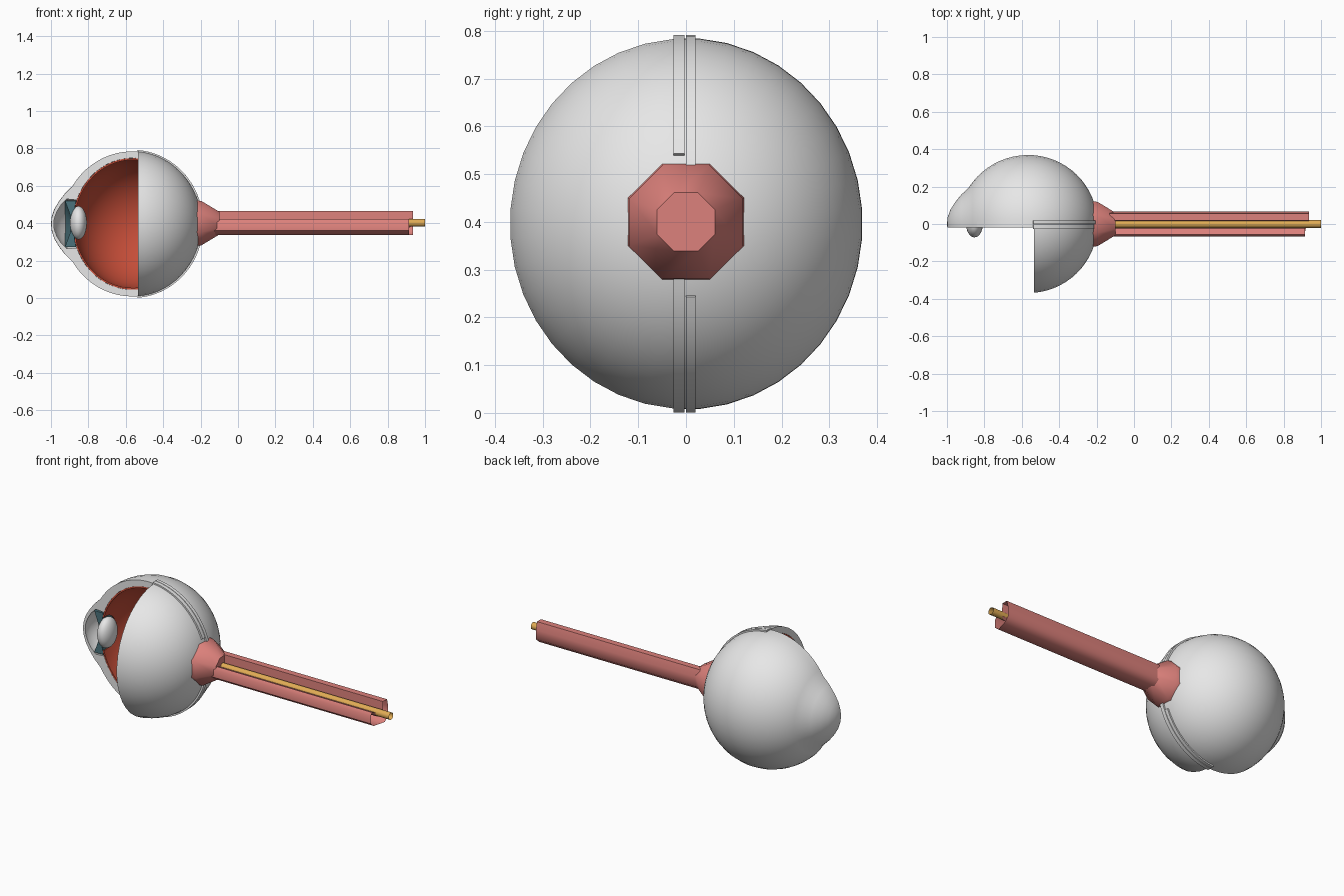
import bpy, bmesh, math

if "Cube" in bpy.data.objects:
    bpy.data.objects.remove(bpy.data.objects["Cube"])

CX, CZ = -0.565, 0.396           # eyeball centre
RY, RZ = 0.37, 0.389             # half width and half height


def mat(name, rgb):
    m = bpy.data.materials.new(name)
    m.diffuse_color = (*rgb, 1)
    m.use_nodes = True
    m.node_tree.nodes["Principled BSDF"].inputs["Base Color"].default_value = m.diffuse_color
    return m


WHITE = mat("white", (0.80, 0.80, 0.80))
RED = mat("deep red", (0.56, 0.075, 0.04))
PINK = mat("pink", (0.72, 0.22, 0.20))
TEAL = mat("dark teal", (0.07, 0.17, 0.20))
GOLD = mat("gold", (0.75, 0.41, 0.09))


def make(name, bm, material, angle=40, recalc=True):
    if recalc:
        bmesh.ops.recalc_face_normals(bm, faces=bm.faces)
    me = bpy.data.meshes.new(name)
    bm.to_mesh(me)
    bm.free()
    ob = bpy.data.objects.new(name, me)
    bpy.context.collection.objects.link(ob)
    me.materials.append(material)
    smooth(ob, angle)
    return ob


def smooth(ob, angle=40):
    bpy.ops.object.select_all(action='DESELECT')
    bpy.context.view_layer.objects.active = ob
    ob.select_set(True)
    bpy.ops.object.shade_smooth_by_angle(angle=math.radians(angle))


def lathe(name, profile, material, closed=False, segs=40, ky=1.0, cz=CZ, angle=40,
          recalc=True):
    """Turn (x, radius) points around the long axis."""
    bm = bmesh.new()
    rings = []
    for x, r in profile:
        n = 1 if r < 1e-5 else segs
        rings.append([bm.verts.new((x, r * ky * math.cos(2 * math.pi * (i + .5) / segs),
                                    cz + r * math.sin(2 * math.pi * (i + .5) / segs)))
                      for i in range(n)])
    pairs = list(zip(rings, rings[1:]))
    if closed:
        pairs.append((rings[-1], rings[0]))
    for a, b in pairs:
        for i in range(segs):
            j = (i + 1) % segs
            vs = [a[i % len(a)], a[j % len(a)], b[j % len(b)], b[i % len(b)]]
            vs = list(dict.fromkeys(vs))
            if len(vs) > 2:
                bm.faces.new(vs)
    return make(name, bm, material, angle, recalc)


def arc(t0, t1, r, front, back, n=26):
    """Meridian of the eyeball; t = 0 is the front, pi the back."""
    pts = []
    for i in range(n + 1):
        t = t0 + (t1 - t0) * i / n
        rx = front if t < math.pi / 2 else back
        pts.append((CX - rx * math.cos(t), max(0, r * math.sin(t))))
    return pts


KY = RY / RZ

# Outer white shell with the cornea bulge; the inner wall faces inward
outer = [(-1, 0), (-.996, .038), (-.982, .08), (-.957, .122), (-.924, .165)]
outer += arc(.55, math.pi, RZ, .375, .37)
inner = arc(math.pi, .377, .353, .32, .345)
inner += [(-.915, .135), (-.945, .105), (-.968, .07), (-.982, .035), (-.987, 0)]
sclera = lathe("eyeball_shell", outer + inner, WHITE, ky=KY, recalc=False)

# Red inner lining
lining = arc(.29, math.pi, .3525, .319, .344) + arc(math.pi, .29, .343, .311, .335)
retina = lathe("inner_lining", lining, RED, closed=True, ky=KY)

# Iris ring
iris = lathe("iris", [(-.925, .125), (-.895, .045), (-.88, .045), (-.866, .125)],
             TEAL, closed=True)

# Remove the front quarter of the eyeball
bpy.ops.mesh.primitive_cube_add(size=1, location=(-1.035, -.52, .4))
cutter = bpy.context.object
cutter.name = "quarter_cutter"
cutter.dimensions = (1, 1, 2)
bpy.context.view_layer.update()
for ob in (sclera, retina, iris):
    mod = ob.modifiers.new("cut", 'BOOLEAN')
    mod.operation = 'DIFFERENCE'
    mod.solver = 'EXACT'
    mod.object = cutter
    bpy.context.view_layer.objects.active = ob
    bpy.ops.object.modifier_apply(modifier=mod.name)
    smooth(ob)
bpy.data.objects.remove(cutter)

# Lens
lens = [(-.853 - .045 * math.cos(math.pi * i / 14), .09 * math.sin(math.pi * i / 14))
        for i in range(15)]
lathe("lens", lens, WHITE, segs=28, ky=.8, cz=.402)


# Raised seam strips over the top and under the bottom
def strip(name, y0, y1, sign, z_end):
    t_start = math.radians(94)
    t_end = math.pi - math.asin(abs(z_end - CZ) / RZ)
    bm = bmesh.new()
    prev = None
    for i in range(17):
        t = t_start + (t_end - t_start) * i / 16
        row = []
        for y, d in ((y0, -.01), (y0, .007), (y1, .007), (y1, -.01)):
            row.append(bm.verts.new((CX - (.372 + d) * math.cos(t), y,
                                     CZ + sign * (RZ + d) * math.sin(t))))
        if prev:
            for k in range(4):
                bm.faces.new((prev[k], prev[(k + 1) % 4], row[(k + 1) % 4], row[k]))
        else:
            bm.faces.new(row)
        prev = row
    bm.faces.new(prev)
    make(name, bm, WHITE)


strip("seam_top_back", 0, .02, 1, .49)
strip("seam_top_front", -.026, -.003, 1, .54)
strip("seam_bottom_front", -.026, -.003, -1, .285)
strip("seam_bottom_back", 0, .02, -1, .245)

# Flared root of the nerve
lathe("nerve_root", [(-.225, .132), (-.195, .128), (-.10, .066), (-.10, 0)],
      PINK, segs=8, cz=.40, angle=50)

# Nerve sheath: open channel section (y, z) along the nerve
section = [(-.068, .36), (-.068, .405), (-.055, .422), (-.025, .41), (-.018, .388),
           (0, .376), (.016, .388), (.018, .464), (.055, .464), (.066, .42),
           (.066, .365), (.035, .337), (-.04, .337)]
bm = bmesh.new()
a = [bm.verts.new((-.13, y, z)) for y, z in section]
b = [bm.verts.new((.935 if y > .01 else .915, y, z)) for y, z in section]
for i in range(len(section)):
    j = (i + 1) % len(section)
    bm.faces.new((a[i], a[j], b[j], b[i]))
make("nerve_sheath", bm, PINK, 50)

# Gold vessel lying in the channel
lathe("central_vessel", [(-.13, .021), (1, .021)], GOLD, segs=12, cz=.402)
